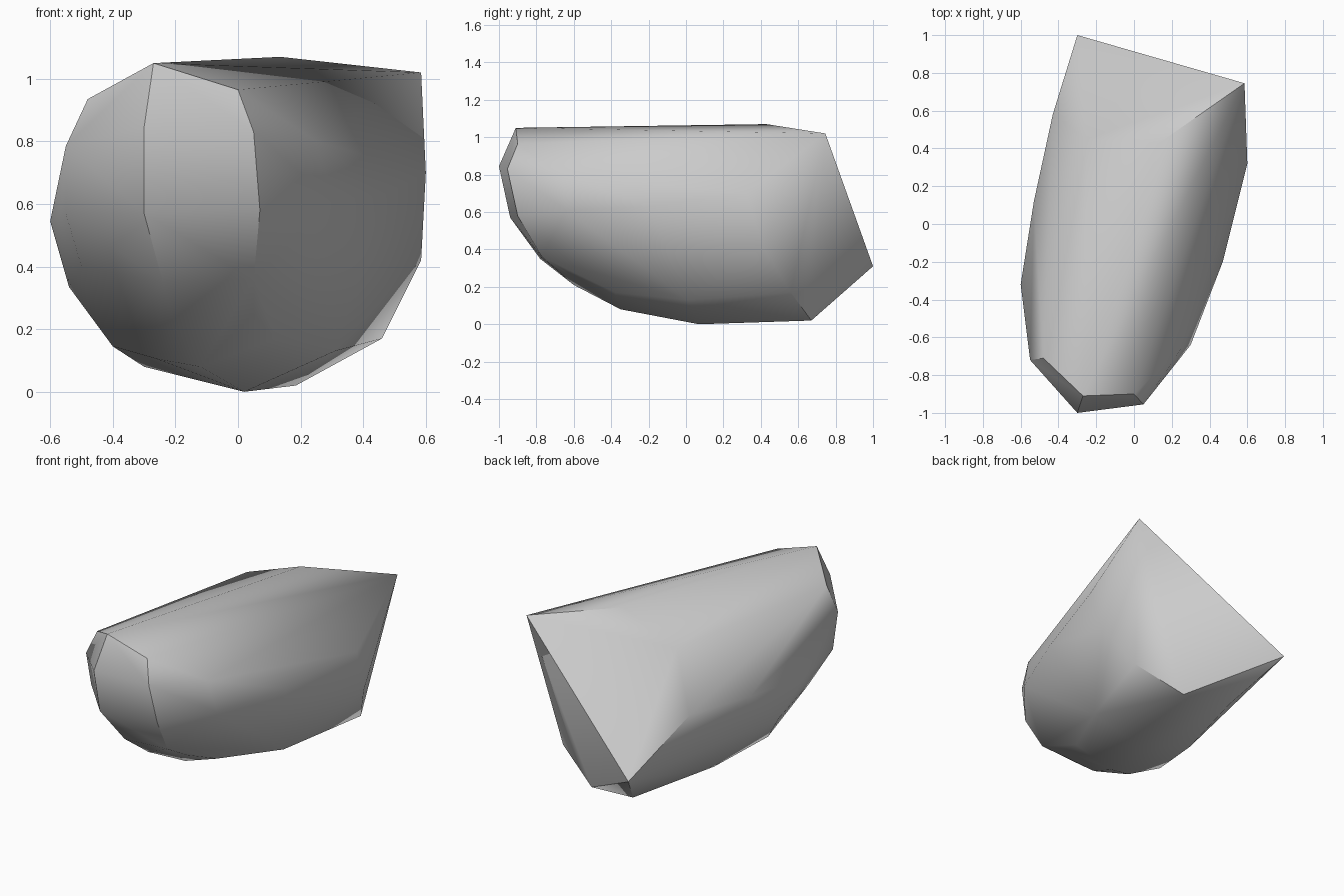
import bpy
import bmesh
import math

# Remove the default object only
default = bpy.data.objects.get("Cube")
if default:
    bpy.data.objects.remove(default, do_unlink=True)


def make_material(name, color):
    material = bpy.data.materials.new(name)
    material.use_nodes = True
    material.diffuse_color = color
    material.node_tree.nodes["Principled BSDF"].inputs["Base Color"].default_value = color
    return material


def convex_solid(name, corner_groups, material, sharp_angle):
    """Wrap groups of corner points in a convex skin and smooth the soft edges."""
    bm = bmesh.new()
    for corners in corner_groups.values():
        for corner in corners:
            bm.verts.new(corner)
    bmesh.ops.convex_hull(bm, input=bm.verts[:])
    unused = [v for v in bm.verts if not v.link_faces]
    bmesh.ops.delete(bm, geom=unused, context="VERTS")
    bmesh.ops.recalc_face_normals(bm, faces=bm.faces[:])
    mesh = bpy.data.meshes.new(name)
    bm.to_mesh(mesh)
    bm.free()
    mesh.materials.append(material)
    solid = bpy.data.objects.new(name, mesh)
    bpy.context.collection.objects.link(solid)
    bpy.ops.object.select_all(action="DESELECT")
    solid.select_set(True)
    bpy.context.view_layer.objects.active = solid
    bpy.ops.object.shade_smooth_by_angle(angle=math.radians(sharp_angle))
    return solid


# Corners of the rock fragment, grouped by side
rock_corners = {
    # Blunt nose: chamfer on top, narrow strip curling underneath
    "nose_chamfer": [(-.3, -1, .845), (-.27, -.91, 1.05), (0, -.9, .965), (.05, -.955, .83)],
    "nose_strip": [(-.3, -.94, .57), (.07, -.9, .58), (-.24, -.78, .35), (.05, -.77, .36),
                   (-.2, -.6, .21), (.05, -.58, .25)],
    # Broken back face and the ridge running to the nose
    "back_face": [(.585, .745, 1.02), (.46, .56, .17), (.185, .67, .02), (-.3, 1, .31)],
    "back_chip": [(-.13, .71, .055)],
    "top_ridge": [(.135, .43, 1.07)],
    # Rounded left flank
    "left_flank": [(.6, .32, .7), (.585, .41, .42), (.47, -.2, .63), (.3, -.64, .61),
                   (.25, -.66, .8)],
    # Rounded right flank
    "right_flank": [(-.48, -.71, .935), (-.55, -.72, .785), (-.55, -.67, .57),
                    (-.6, -.32, .545), (-.5, -.5, .4), (-.54, -.15, .335),
                    (-.53, .12, .57), (-.43, .58, .6), (-.25, .45, .925)],
    # Shallow underside
    "underside": [(.02, .07, 0), (.31, .01, .13), (.12, -.38, .17), (-.12, -.35, .08),
                  (-.26, -.36, .105), (-.4, -.24, .145), (-.3, .15, .08)],
}

stone_grey = make_material("stone grey", (.6, .6, .6, 1))
convex_solid("rock_fragment", rock_corners, stone_grey, 39)
